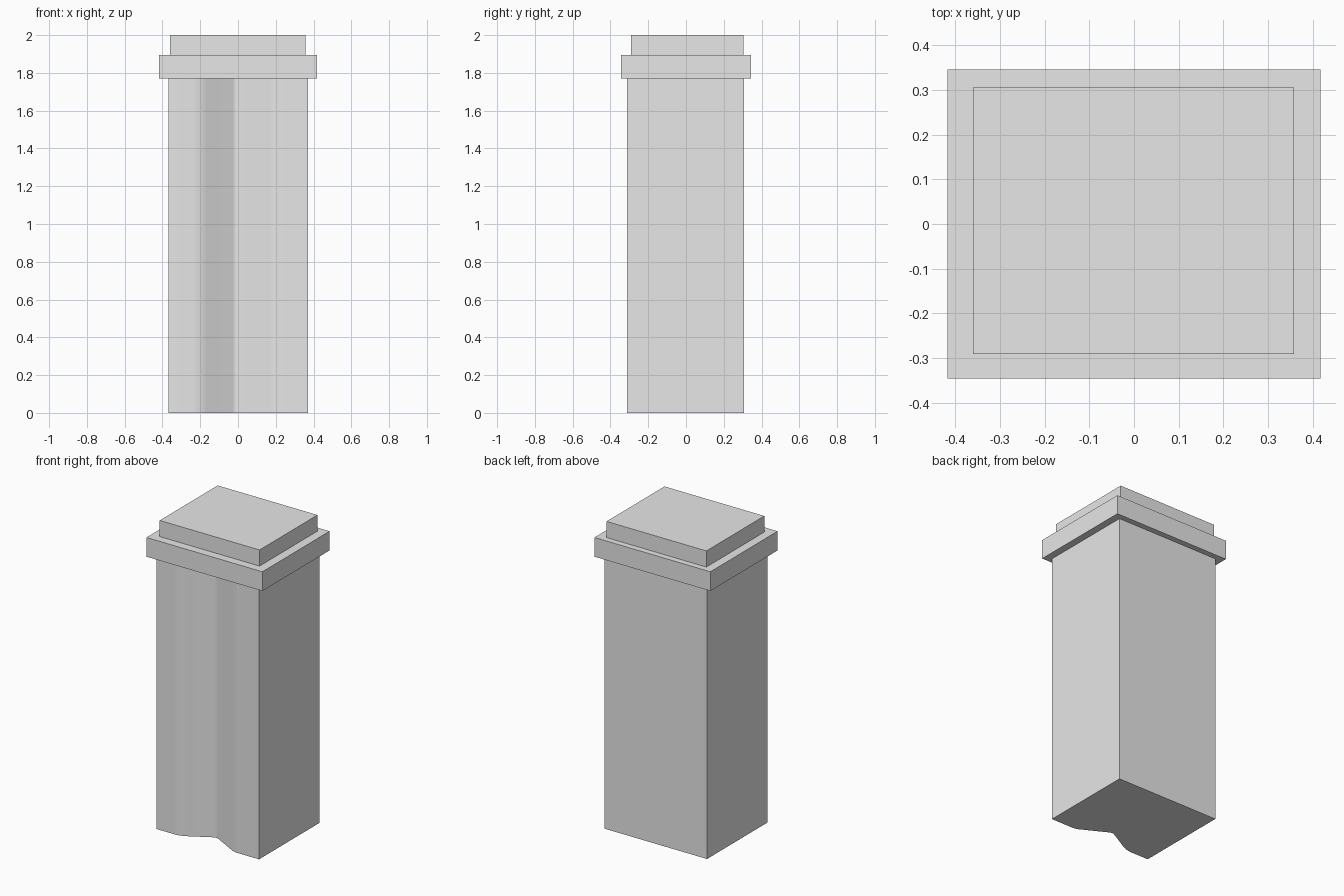
import bpy
import bmesh

cube = bpy.data.objects.get("Cube")
if cube:
    bpy.data.objects.remove(cube, do_unlink=True)

# Single plain grey for the whole pillar
grey = bpy.data.materials.new("light_grey")
grey.use_nodes = True
colour = (0.8, 0.8, 0.8, 1.0)
grey.diffuse_color = colour
grey.node_tree.nodes["Principled BSDF"].inputs["Base Color"].default_value = colour


def extrude_outline(name, outline, bottom, top, rounded=None):
    """Raise a flat outline into a prism; rounded maps outline index to fillet width."""
    bm = bmesh.new()
    low = [bm.verts.new((x, y, bottom)) for x, y in outline]
    high = [bm.verts.new((x, y, top)) for x, y in outline]
    bm.faces.new(low[::-1])
    bm.faces.new(high)
    count = len(outline)
    for i in range(count):
        j = (i + 1) % count
        bm.faces.new((low[i], low[j], high[j], high[i]))
    # Soften the chosen upright edges
    uprights = {i: bm.edges.get((low[i], high[i])) for i in (rounded or {})}
    for i, edge in uprights.items():
        bmesh.ops.bevel(bm, geom=[edge], offset=rounded[i], segments=5,
                        profile=0.5, affect='EDGES')
    bmesh.ops.recalc_face_normals(bm, faces=bm.faces[:])
    mesh = bpy.data.meshes.new(name)
    bm.to_mesh(mesh)
    bm.free()
    mesh.materials.append(grey)
    obj = bpy.data.objects.new(name, mesh)
    bpy.context.collection.objects.link(obj)
    return obj


def rectangle(x0, x1, y0, y1):
    return [(x0, y0), (x1, y0), (x1, y1), (x0, y1)]


# Shaft with an upright groove in its front
shaft_outline = [(-0.367, -0.312), (-0.2, -0.312), (-0.01, -0.205), (0.19, -0.312),
                 (0.37, -0.312), (0.37, 0.308), (-0.367, 0.308)]
shaft = extrude_outline("shaft", shaft_outline, 0, 1.77,
                        rounded={1: 0.04, 2: 0.02, 3: 0.02})

# Wide collar and the smaller block on top
extrude_outline("collar", rectangle(-0.417, 0.417, -0.345, 0.345), 1.77, 1.895)
extrude_outline("top_block", rectangle(-0.36, 0.358, -0.29, 0.305), 1.895, 2.0)

# Smooth the groove, keep the corners sharp
bpy.ops.object.select_all(action='DESELECT')
shaft.select_set(True)
bpy.context.view_layer.objects.active = shaft
bpy.ops.object.shade_smooth_by_angle(angle=0.6)
